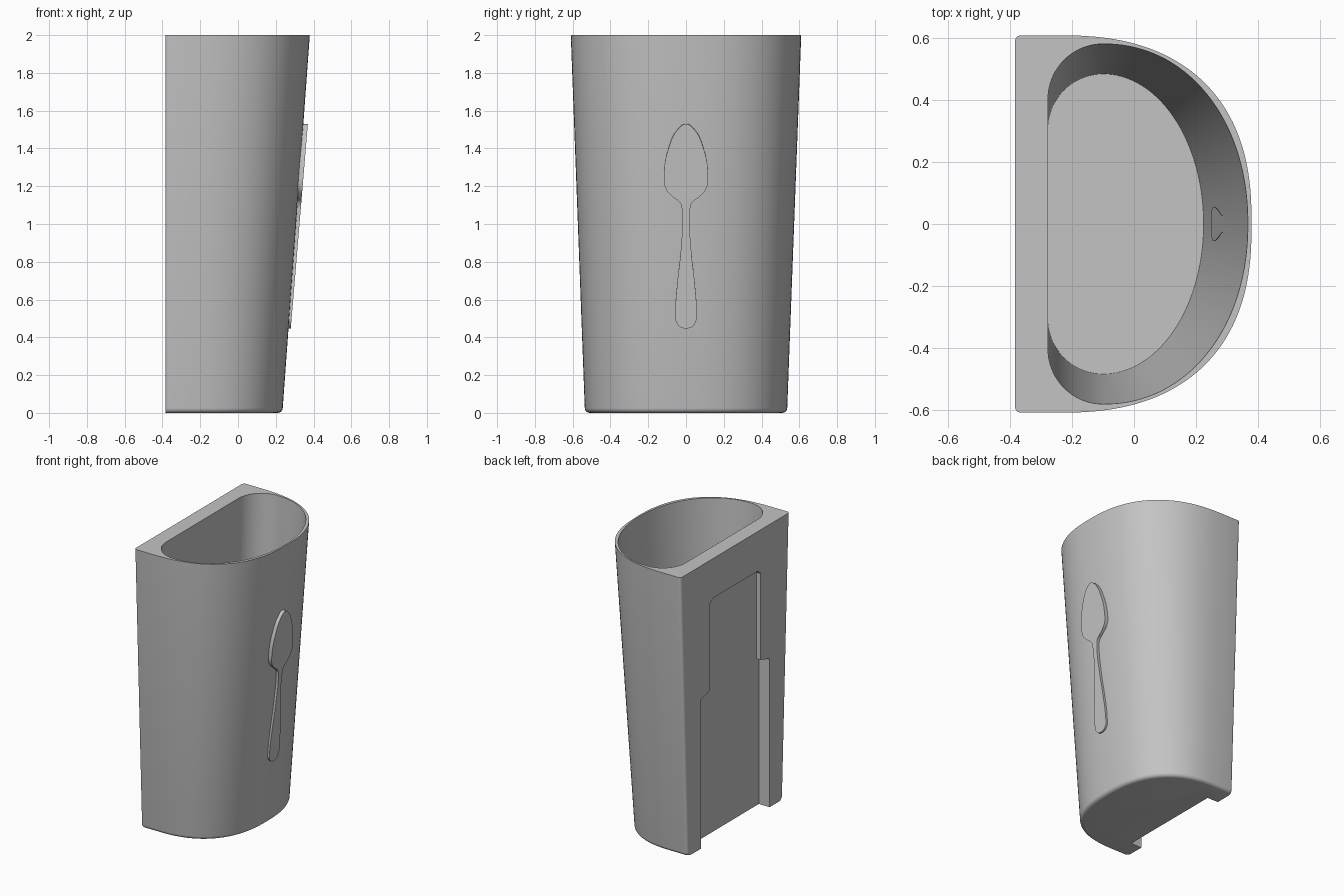
import bpy, bmesh, math
from mathutils import Matrix, Vector

if "Cube" in bpy.data.objects:
    bpy.data.objects.remove(bpy.data.objects["Cube"], do_unlink=True)

grey = bpy.data.materials.new("plain grey")
grey.use_nodes = True
COLOUR = (0.55, 0.55, 0.55, 1)
grey.diffuse_color = COLOUR
grey.node_tree.nodes["Principled BSDF"].inputs["Base Color"].default_value = COLOUR

BACK = -0.385


def loft(name, rings):
    """Solid skinned through rings that share a point count."""
    bm = bmesh.new()
    loops = [[bm.verts.new(p) for p in ring] for ring in rings]
    for low, high in zip(loops, loops[1:]):
        for i in range(len(low)):
            j = (i + 1) % len(low)
            bm.faces.new((low[i], low[j], high[j], high[i]))
    bm.faces.new(loops[0][::-1])
    bm.faces.new(loops[-1])
    bmesh.ops.recalc_face_normals(bm, faces=bm.faces)
    mesh = bpy.data.meshes.new(name)
    bm.to_mesh(mesh)
    bm.free()
    obj = bpy.data.objects.new(name, mesh)
    bpy.context.collection.objects.link(obj)
    mesh.materials.append(grey)
    return obj


def arc(cx, cy, rx, ry, start, end, steps, power=2):
    """Superellipse arc, angles in degrees."""
    points = []
    for i in range(steps + 1):
        t = math.radians(start + (end - start) * i / steps)
        c, s = math.cos(t), math.sin(t)
        points.append((cx + rx * math.copysign(abs(c) ** (2 / power), c),
                       cy + ry * math.copysign(abs(s) ** (2 / power), s)))
    return points


def outer_ring(z, inset=0):
    f = z / 2
    front, half = 0.235 + 0.145 * f - inset, 0.535 + 0.075 * f - inset
    r = 0.02
    pts = arc(-0.25, 0, front + 0.25, half, -90, 90, 96, 2.45)
    pts += arc(BACK + r, half - r, r, r, 90, 180, 5)
    pts += arc(BACK + r, r - half, r, r, 180, 270, 5)
    return [(x, y, z) for x, y in pts]


FLOOR = 0.04


def cavity_ring(z):
    f = (z - FLOOR) / (2 - FLOOR)
    front, half, r = 0.225 + 0.143 * f, 0.485 + 0.097 * f, 0.178
    pts = arc(-0.1, 0, front + 0.1, half, -90, 90, 96, 2 + 0.1 * f)
    pts += arc(-0.1, half - r, r, r, 90, 180, 20)[1:]
    pts += arc(-0.1, r - half, r, r, 180, 270, 20)[:-1]
    return [(x, y, z) for x, y in pts]


def slot_prism(name, half_outline, x0, x1):
    """Mirrored y-z outline pushed along x."""
    outline = half_outline + [(-y, z) for y, z in reversed(half_outline)]
    return loft(name, [[(x, y, z) for y, z in outline] for x in (x0, x1)])


def select_only(obj):
    bpy.ops.object.select_all(action='DESELECT')
    obj.select_set(True)
    bpy.context.view_layer.objects.active = obj


# Tapered D-shaped body with a rounded bottom edge
R = 0.025
fillet = [(R * (1 - math.cos(a)), R * (1 - math.sin(a)))
          for a in (math.radians(90 - 18 * i) for i in range(6))]
rows = [(R - h, inset) for h, inset in [(R - d, R - R * math.sqrt(max(0, 1 - (1 - d / R) ** 2)))
                                        for d, _ in reversed(fillet)]]
rows = sorted(rows) + [(2, 0)]
body = loft("cup_body", [outer_ring(z, inset) for z, inset in rows])

# Hollow, and the keyed mounting slot in the back
cutters = [
    loft("cavity_cutter", [cavity_ring(FLOOR), cavity_ring(2.05)]),
    slot_prism("slot_opening_cutter",
               [(0.385, -0.05), (0.385, 1.05), (0.285, 1.08), (0.285, 1.69), (0.25, 1.72)],
               BACK - 0.05, -0.34),
    slot_prism("slot_undercut_cutter", [(0.385, -0.05), (0.385, 1.75)], -0.352, -0.30),
]
for cutter in cutters:
    cutter.hide_render = True
    mod = body.modifiers.new(cutter.name, 'BOOLEAN')
    mod.operation = 'DIFFERENCE'
    mod.solver = 'EXACT'
    mod.object = cutter
select_only(body)
bpy.ops.object.convert(target='MESH')
for cutter in cutters:
    bpy.data.objects.remove(cutter, do_unlink=True)
bpy.ops.object.shade_smooth_by_angle(angle=math.radians(30))

# Raised spoon emblem leaning with the front wall
half_spoon = [(0, 1.53), (0.045, 1.5), (0.09, 1.41), (0.117, 1.26), (0.108, 1.19),
              (0.07, 1.145), (0.03, 1.11), (0.021, 1.07), (0.027, 0.87),
              (0.047, 0.68), (0.055, 0.54), (0.045, 0.47), (0, 0.448)]
outline = half_spoon + [(-y, z) for y, z in half_spoon[-2:0:-1]]
lean = math.atan(0.0835)
curve = bpy.data.curves.new("spoon_emblem", 'CURVE')
curve.dimensions = '2D'
curve.fill_mode = 'BOTH'
curve.resolution_u = 8
curve.extrude = 0.015
spline = curve.splines.new('BEZIER')
spline.bezier_points.add(len(outline) - 1)
spline.use_cyclic_u = True
for point, (y, z) in zip(spline.bezier_points, outline):
    point.co = (y, z / math.cos(lean), 0)
    point.handle_left_type = point.handle_right_type = 'AUTO'
curve.materials.append(grey)
spoon = bpy.data.objects.new("spoon_emblem", curve)
bpy.context.collection.objects.link(spoon)
c, s = math.cos(lean), math.sin(lean)
spoon.matrix_world = Matrix(((0, s, c, 0.227), (1, 0, 0, 0), (0, c, -s, 0), (0, 0, 0, 1)))
bpy.context.view_layer.update()
select_only(spoon)
bpy.ops.object.convert(target='MESH')
spoon = bpy.context.view_layer.objects.active

# Weld the emblem's caps to its rim
bm = bmesh.new()
bm.from_mesh(spoon.data)
bmesh.ops.remove_doubles(bm, verts=bm.verts, dist=0.0001)
bmesh.ops.recalc_face_normals(bm, faces=bm.faces)
bm.to_mesh(spoon.data)
bm.free()
bpy.ops.object.shade_smooth_by_angle(angle=math.radians(30))
